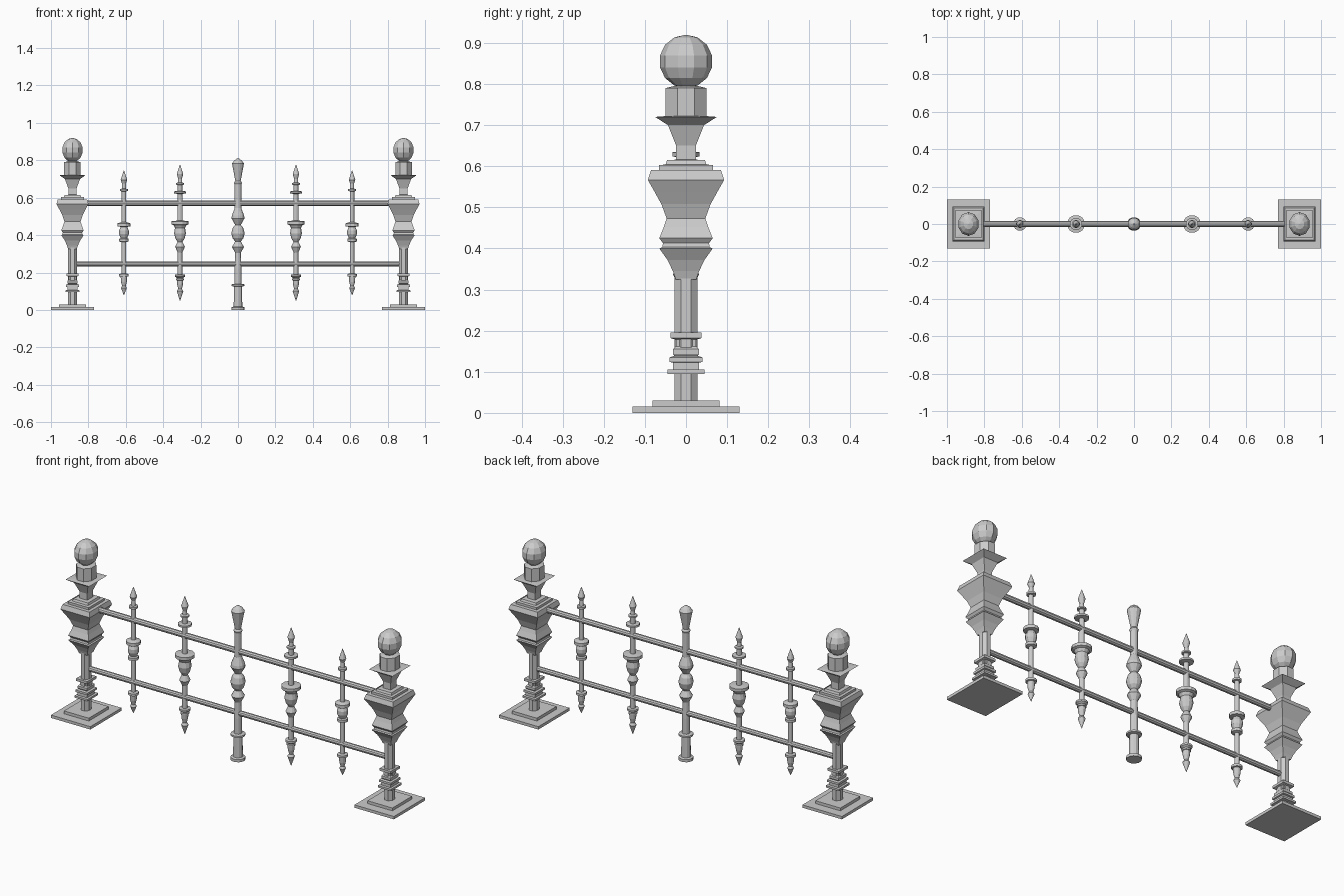
import bpy, bmesh, math


def lathe(name, profile, sides, loc=(0, 0), xs=1.0):
    """Stack n-sided rings (flat side forward) from (half width, z) points."""
    bm = bmesh.new()
    k = 1 / math.cos(math.pi / sides) if sides in (4, 8) else 1.0
    rings = []
    for r, z in profile:
        ring = []
        for i in range(sides):
            a = 2 * math.pi * (i + 0.5) / sides
            ring.append(bm.verts.new((r * k * math.cos(a) * xs, r * k * math.sin(a), z)))
        rings.append(ring)
    for a, b in zip(rings, rings[1:]):
        for i in range(sides):
            j = (i + 1) % sides
            bm.faces.new((a[i], a[j], b[j], b[i]))
    bm.faces.new(rings[0][::-1])
    bm.faces.new(rings[-1])
    me = bpy.data.meshes.new(name)
    bm.to_mesh(me)
    bm.free()
    ob = bpy.data.objects.new(name, me)
    ob.location = (loc[0], loc[1], 0)
    bpy.context.collection.objects.link(ob)
    return ob


# Post profiles
FOOT = [(.13, 0), (.13, .015), (.082, .015), (.082, .03)]
SHAFT = [(.028, .03), (.028, .36)]
RINGS = [(.028, .095), (.045, .095), (.045, .105), (.032, .106), (.032, .122),
         (.04, .124), (.04, .135), (.028, .138), (.032, .143), (.032, .155),
         (.024, .162), (.024, .178), (.038, .182), (.038, .195), (.024, .196)]
CAPITAL = [(.025, .325), (.032, .345), (.045, .372), (.065, .40), (.058, .403),
           (.056, .413), (.065, .425), (.054, .452), (.047, .473), (.06, .508),
           (.076, .537), (.093, .567), (.085, .591), (.066, .591), (.066, .603),
           (.05, .604), (.046, .615), (.024, .616), (.024, .65), (.034, .675),
           (.044, .70), (.075, .72), (.05, .722)]
DRUM = [(.05, .72), (.05, .79), (.03, .795)]

for side, sx in (("left", -1), ("right", 1)):
    at = (sx * .885, 0)
    lathe(side + "_post_foot", FOOT, 4, at, .885)
    lathe(side + "_post_shaft", SHAFT, 8, at, .85)
    lathe(side + "_post_rings", RINGS, 4, at, .85)
    lathe(side + "_post_capital", CAPITAL, 4, at, .92)
    lathe(side + "_post_drum", DRUM, 8, at, .88)
    # Ball finial
    bpy.ops.mesh.primitive_uv_sphere_add(segments=10, ring_count=7, radius=.065,
                                         location=(at[0], 0, .855))
    ball = bpy.context.object
    ball.name = side + "_post_ball"
    ball.scale.x = .89

# Rails
for name, z, r in (("upper_rail", .571, .015), ("lower_rail", .246, .014)):
    bpy.ops.mesh.primitive_cylinder_add(vertices=10, radius=r, depth=1.74, location=(0, 0, z),
                                        rotation=(0, math.pi / 2, 0))
    bpy.context.object.name = name

# Baluster profiles
OUTER = [(.001, .08), (.016, .117), (.010, .128), (.016, .15), (.018, .178),
         (.026, .18), (.026, .192), (.012, .195), (.012, .362), (.026, .366),
         (.026, .38), (.018, .384), (.027, .405), (.027, .425), (.018, .444),
         (.036, .447), (.036, .463), (.012, .47), (.012, .634), (.022, .636),
         (.022, .646), (.012, .648), (.010, .675), (.018, .695), (.001, .745)]
INNER = [(.001, .05), (.018, .10), (.010, .112), (.016, .135), (.018, .158),
         (.022, .16), (.022, .168), (.016, .17), (.028, .178), (.028, .188),
         (.013, .19), (.013, .308), (.027, .337), (.014, .364), (.026, .383),
         (.033, .41), (.028, .438), (.036, .453), (.048, .458), (.048, .474),
         (.014, .478), (.013, .62), (.034, .624), (.034, .634), (.013, .636),
         (.013, .668), (.022, .67), (.022, .678), (.012, .682), (.010, .7),
         (.018, .727), (.001, .776)]
CENTRE = [(.036, 0), (.036, .014), (.024, .018), (.022, .125), (.036, .128),
          (.036, .137), (.019, .14), (.019, .222), (.016, .305), (.033, .337),
          (.016, .366), (.03, .384), (.037, .41), (.03, .438), (.016, .455),
          (.036, .49), (.034, .505), (.018, .545), (.018, .67), (.022, .68),
          (.015, .69), (.033, .783), (.022, .798), (.002, .812)]

for side, sx in (("left", -1), ("right", 1)):
    lathe(side + "_outer_baluster", OUTER, 12, (sx * .61, 0))
    lathe(side + "_inner_baluster", INNER, 12, (sx * .31, 0))
lathe("centre_baluster", CENTRE, 12)
